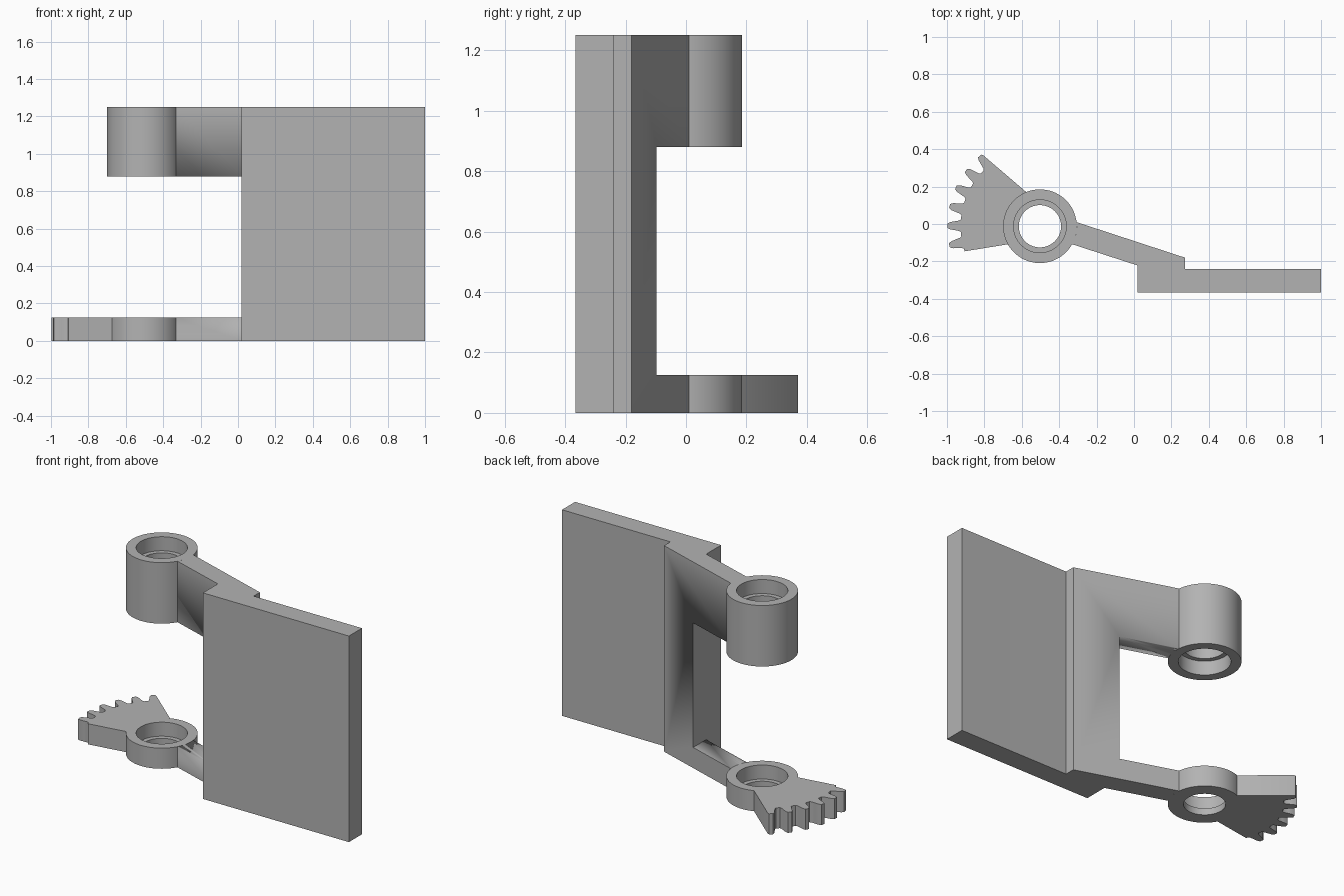
import bpy, bmesh, math

if "Cube" in bpy.data.objects:
    bpy.data.objects.remove(bpy.data.objects["Cube"])

CX, CY, R = -0.503, -0.012, 0.197      # hinge axis and barrel radius
BORE, SEAT = 0.113, 0.141              # through hole and bearing seat radii
H, LOW, HIGH = 1.25, 0.125, 0.88       # full height, window bottom and top
SEAT_DEPTH = 0.085

grey = bpy.data.materials.new("grey")
grey.diffuse_color = (0.45, 0.45, 0.45, 1)
grey.use_nodes = True
grey.node_tree.nodes["Principled BSDF"].inputs["Base Color"].default_value = grey.diffuse_color


def finish(name, bm):
    bmesh.ops.recalc_face_normals(bm, faces=bm.faces)
    me = bpy.data.meshes.new(name)
    bm.to_mesh(me)
    bm.free()
    ob = bpy.data.objects.new(name, me)
    bpy.context.collection.objects.link(ob)
    me.materials.append(grey)
    bpy.ops.object.select_all(action='DESELECT')
    ob.select_set(True)
    bpy.context.view_layer.objects.active = ob
    bpy.ops.object.shade_smooth_by_angle(angle=math.radians(30))
    return ob


def extrude(name, outline, z0, z1):
    bm = bmesh.new()
    face = bm.faces.new([bm.verts.new((x, y, z0)) for x, y in outline])
    top = bmesh.ops.extrude_face_region(bm, geom=[face])["geom"]
    verts = [v for v in top if isinstance(v, bmesh.types.BMVert)]
    bmesh.ops.translate(bm, verts=verts, vec=(0, 0, z1 - z0))
    return finish(name, bm)


def lathe(name, profile, n=72):
    bm = bmesh.new()
    rings = [[bm.verts.new((CX + r * math.cos(2 * math.pi * i / n),
                            CY + r * math.sin(2 * math.pi * i / n), z))
              for i in range(n)] for r, z in profile]
    for a, b in zip(rings, rings[1:] + rings[:1]):
        for i in range(n):
            j = (i + 1) % n
            bm.faces.new((a[i], a[j], b[j], b[i]))
    return finish(name, bm)


def polar(deg, r):
    """Point around the hinge axis, angle measured from +x."""
    a = math.radians(deg)
    return CX + r * math.cos(a), CY + r * math.sin(a)


def arc(a0, a1, r, n):
    return [polar(a0 + (a1 - a0) * i / n, r) for i in range(n + 1)]


# Panel with its offset arm, and a window that splits the arm in two
outline = [(0.02, -0.222), (0.02, -0.365), (1, -0.365), (1, -0.24),
           (0.273, -0.24), (0.273, -0.18)] + arc(6.4, -29.2, R, 9)
panel = extrude("panel_and_arms", outline, 0, H)
window = extrude("window_cutter", [(-0.8, -0.6), (0.02, -0.6), (0.02, 0.4), (-0.8, 0.4)], LOW, HIGH)
window.hide_render = True
mod = panel.modifiers.new("window", 'BOOLEAN')
mod.operation, mod.solver, mod.object = 'DIFFERENCE', 'EXACT', window
bpy.context.view_layer.objects.active = panel
bpy.ops.object.modifier_apply(modifier=mod.name)
bpy.data.objects.remove(window)

# Hinge barrels with stepped bores
lathe("lower_barrel", [(R, 0), (R, LOW), (SEAT, LOW), (SEAT, LOW - SEAT_DEPTH),
                       (BORE, LOW - SEAT_DEPTH), (BORE, 0)])
lathe("upper_barrel", [(R, HIGH), (R, H), (SEAT, H), (SEAT, H - SEAT_DEPTH),
                       (BORE, H - SEAT_DEPTH), (BORE, HIGH + SEAT_DEPTH),
                       (SEAT, HIGH + SEAT_DEPTH), (SEAT, HIGH)])

# Gear sector: six rounded teeth, the first one trimmed by the straight edge
tooth = [(-4.6, 0.424), (-3.7, 0.432), (-3.0, 0.455), (-2.3, 0.48), (-1.3, 0.495),
         (1.3, 0.495), (2.3, 0.48), (3.0, 0.455), (3.7, 0.432), (4.6, 0.424)]
gear = arc(111.8, 209.4, R, 20) + [polar(198.4, 0.424)]
for k in range(6):
    mid = 191.9 - 12.25 * k
    for da, r in (tooth if k < 5 else tooth[:6]):
        gear.append(polar(mid + da * -1, r))
gear.append(polar(128.6, 0.485))
extrude("gear_sector", gear, 0, LOW)
